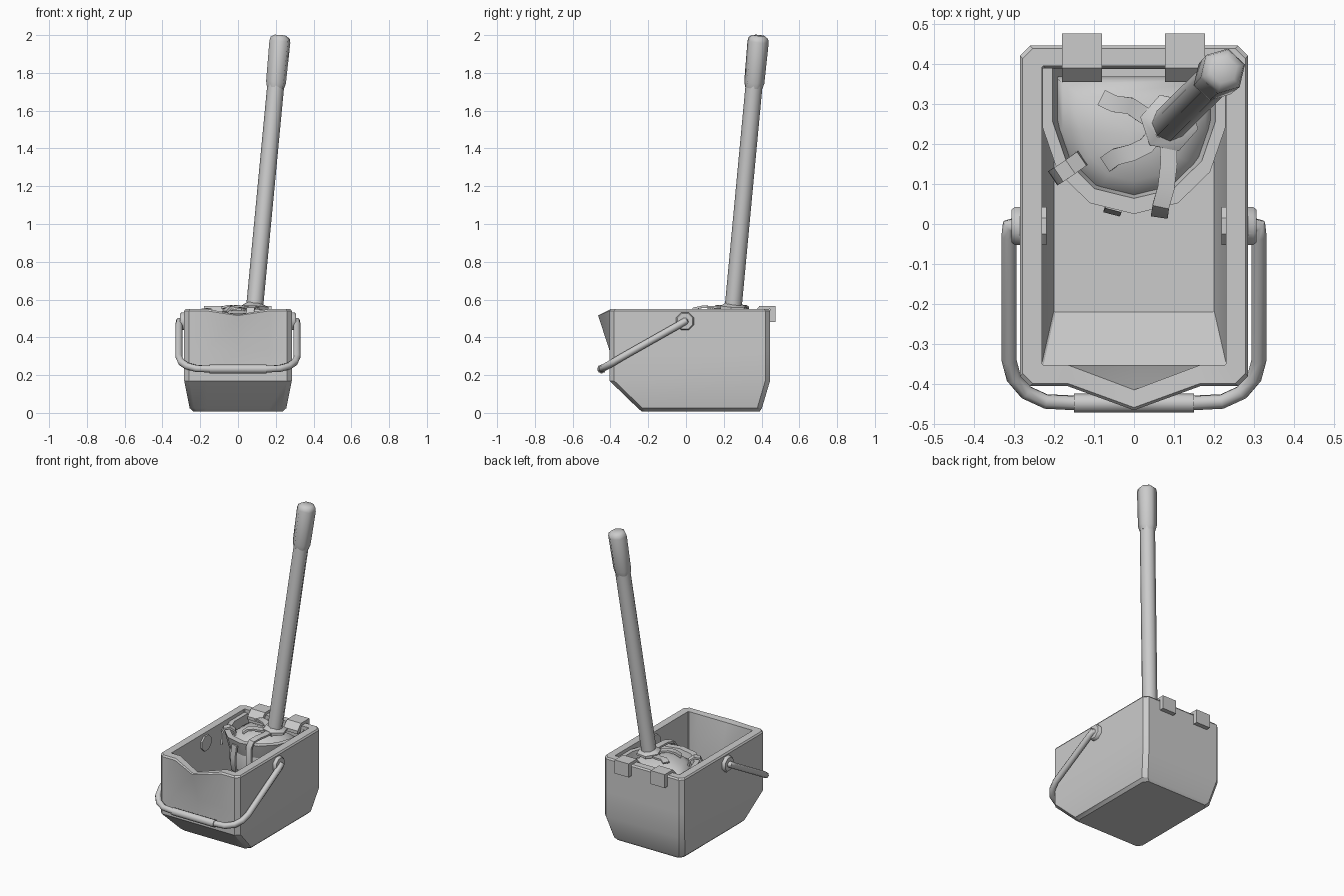
import bpy
import bmesh
from math import cos, sin, pi, radians
from mathutils import Vector

if "Cube" in bpy.data.objects:
    bpy.data.objects.remove(bpy.data.objects["Cube"], do_unlink=True)

GREY = (0.6, 0.6, 0.6, 1)
mat = bpy.data.materials.new("grey")
mat.use_nodes = True
mat.diffuse_color = GREY
mat.node_tree.nodes["Principled BSDF"].inputs["Base Color"].default_value = GREY


def loft(name, rings, angle=30):
    """Join matching rings of points into a closed, capped solid."""
    bm = bmesh.new()
    loops = [[bm.verts.new(p) for p in ring] for ring in rings]
    n = len(rings[0])
    for a, b in zip(loops, loops[1:]):
        for i in range(n):
            j = (i + 1) % n
            bm.faces.new((a[i], a[j], b[j], b[i]))
    bm.faces.new(loops[0][::-1])
    bm.faces.new(loops[-1])
    bmesh.ops.recalc_face_normals(bm, faces=bm.faces)
    mesh = bpy.data.meshes.new(name)
    bm.to_mesh(mesh)
    bm.free()
    mesh.materials.append(mat)
    obj = bpy.data.objects.new(name, mesh)
    bpy.context.collection.objects.link(obj)
    bpy.ops.object.select_all(action="DESELECT")
    obj.select_set(True)
    bpy.context.view_layer.objects.active = obj
    bpy.ops.object.shade_smooth_by_angle(angle=radians(angle))
    return obj


def ngon(r, n):
    return [(r * cos(2 * pi * i / n), r * sin(2 * pi * i / n)) for i in range(n)]


def sweep(name, path, side, sections, angle=40):
    """Carry cross-sections along a path; side fixes their first axis."""
    pts = [Vector(p) for p in path]
    rings = []
    for i, p in enumerate(pts):
        t = (pts[min(i + 1, len(pts) - 1)] - pts[max(i - 1, 0)]).normalized()
        a = Vector(side)
        a = (a - t * a.dot(t)).normalized()
        b = t.cross(a)
        rings.append([p + a * u + b * v for u, v in sections[i]])
    return loft(name, rings, angle)


# Bucket: outside from the floor up, over the spouted rim, then down inside
def outline(z, w, front, back, c, tip=0, dip=0):
    half = [(0.165, front), (w - c, front), (w, front + c), (w, back - c), (w - c, back)]
    right = [(x, y, z) for x, y in half]
    left = [(-x, y, z) for x, y in reversed(half)]
    return [(0, front - tip, z - dip)] + right + left


loft("bucket", [
    outline(0.008, 0.238, -0.235, 0.39, 0.025),
    outline(0.025, 0.256, -0.255, 0.402, 0.025),
    outline(0.17, 0.285, -0.405, 0.445, 0.025),
    outline(0.33, 0.285, -0.405, 0.445, 0.025),
    outline(0.54, 0.285, -0.405, 0.445, 0.025, 0.06, 0.025),
    outline(0.55, 0.278, -0.398, 0.438, 0.025, 0.06, 0.03),
    outline(0.55, 0.23, -0.352, 0.395, 0.004, 0.062, 0.035),
    outline(0.33, 0.23, -0.352, 0.395, 0.004),
    outline(0.18, 0.23, -0.352, 0.395, 0.004),
    outline(0.05, 0.2, -0.22, 0.35, 0.004),
])

# Bail handle, its grip and the pivot discs
arm = [(0.285, 0, 0.487), (0.312, -0.005, 0.485), (0.312, -0.03, 0.47),
       (0.312, -0.34, 0.295), (0.3, -0.385, 0.268), (0.27, -0.42, 0.248),
       (0.22, -0.443, 0.235), (0.14, -0.447, 0.232)]
path = arm + [(-x, y, z) for x, y, z in reversed(arm)]
sweep("bail_handle", path, (0, -0.5, 0.866), [ngon(0.019, 8)] * len(path), 50)
sweep("bail_grip", [(-0.15, -0.447, 0.232), (0.15, -0.447, 0.232)], (0, 0, 1),
      [ngon(0.024, 8)] * 2, 50)
for side, label in ((1, "left"), (-1, "right")):
    sweep(label + "_pivot_disc",
          [(side * x, -0.005, 0.485) for x in (0.219, 0.298, 0.306)], (0, 0.924, 0.383),
          [ngon(r, 8) for r in (0.051, 0.051, 0.044)])


# Wringer basket hung inside the back of the bucket
def basket_ring(z, s, inset=0):
    half = [(0.11, 0.052), (0.19, 0.13), (0.228, 0.24), (0.228, 0.39)]
    pts = [(0, 0.025)] + half + [(-x, y) for x, y in reversed(half)]
    k = s * (1 - inset / 0.228)
    return [(x * k, 0.39 - inset * 0.4 - (0.39 - inset * 0.4 - y) * k, z) for x, y in pts]


loft("wringer_basket", [
    basket_ring(0.23, 0.7), basket_ring(0.3, 0.82), basket_ring(0.53, 1),
    basket_ring(0.53, 1, 0.025), basket_ring(0.4, 0.9, 0.025), basket_ring(0.3, 0.78, 0.025)])

# Hooks over the back rim
profile = [(0.355, 0.51), (0.355, 0.53), (0.39, 0.567), (0.475, 0.567), (0.475, 0.48),
           (0.446, 0.48), (0.446, 0.55), (0.395, 0.55), (0.38, 0.51)]
for cx, label in ((0.127, "left"), (-0.13, "right")):
    loft(label + "_basket_hook",
         [[(cx + dx, y, z) for y, z in profile] for dx in (-0.05, 0.05)])

# Rounded mop mass filling the basket
levels = [(0.33, 0.84), (0.44, 0.87), (0.49, 0.78), (0.52, 0.58), (0.54, 0.3), (0.545, 0.08)]
loft("mop_mass", [[(x * s, 0.22 + (y - 0.22) * s, z) for x, y, _ in basket_ring(0, 1)]
                  for z, s in levels], 60)

# Mop socket, pole and grip
sweep("mop_socket", [(0.088, 0.252, 0.545), (0.088, 0.252, 0.563), (0.09, 0.254, 0.577)],
      (0.98, -0.2, 0), [ngon(r, 6) for r in (0.074, 0.074, 0.05)])


def along(z):
    k = (z - 0.56) / 1.44
    return (0.088 + 0.137 * k, 0.25 + 0.135 * k, z)


sweep("mop_pole", [along(0.56), along(1.76)], (1, 0, 0), [ngon(0.045, 8)] * 2, 50)
sweep("pole_grip", [along(z) for z in (1.72, 1.75, 1.965, 1.985, 1.998)], (1, 0.3, 0),
      [ngon(r, 6) for r in (0.047, 0.055, 0.058, 0.053, 0.034)], 65)

# Mop strands: flat ribbons draped over the mass and the basket rim
strands = [
    ((0.45, 0.9, 0), [(-0.08, 0.315, 0.555), (-0.05, 0.3, 0.566), (-0.01, 0.295, 0.56),
                      (0.02, 0.275, 0.555), (0.05, 0.255, 0.555)]),
    ((-0.5, 0.85, 0), [(-0.07, 0.15, 0.535), (-0.045, 0.168, 0.558), (-0.005, 0.178, 0.565),
                       (0.03, 0.195, 0.56), (0.06, 0.23, 0.555)]),
    ((-0.55, 0.83, 0), [(-0.198, 0.117, 0.44), (-0.197, 0.118, 0.515), (-0.185, 0.125, 0.545),
                        (-0.16, 0.142, 0.55), (-0.135, 0.16, 0.53), (-0.13, 0.165, 0.47)]),
    ((1, -0.15, 0), [(0.085, 0.22, 0.56), (0.087, 0.15, 0.56), (0.08, 0.09, 0.562),
                     (0.067, 0.045, 0.553), (0.064, 0.022, 0.52), (0.064, 0.025, 0.36)]),
    ((0.95, -0.25, 0), [(-0.04, 0.07, 0.3), (-0.052, 0.034, 0.34), (-0.055, 0.03, 0.42),
                        (-0.05, 0.04, 0.5)]),
]
W, T = 0.021, 0.006
ribbon = [(-W, -T), (W, -T), (W, T), (-W, T)]
for i, (side, path) in enumerate(strands):
    sweep("mop_strand_%d" % (i + 1), path, side, [ribbon] * len(path), 40)
